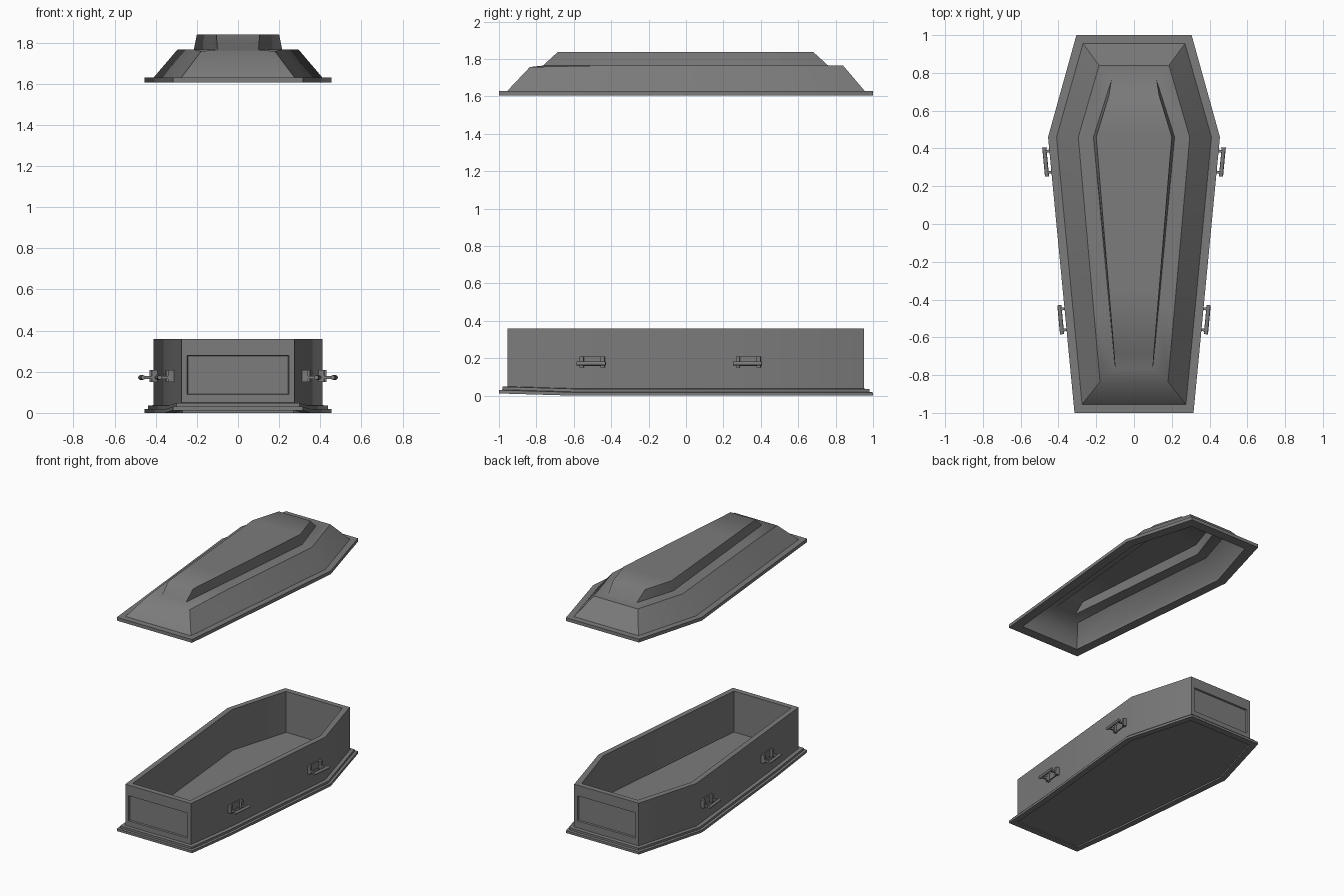
import bpy, bmesh, math
from mathutils import Matrix, Vector

cube = bpy.data.objects.get("Cube")
if cube:
    bpy.data.objects.remove(cube)

grey = bpy.data.materials.new("dark_grey")
grey.use_nodes = True
colour = (0.2, 0.2, 0.2, 1)
grey.diffuse_color = colour
grey.node_tree.nodes["Principled BSDF"].inputs["Base Color"].default_value = colour

SHOULDER = 0.46


def outline(foot, foot_y, wide, head, head_y, z, lift=0.0, shoulder=SHOULDER):
    """Coffin-shaped ring; lift raises or lowers only the foot end."""
    t = 0.72
    mid_x = wide + (foot - wide) * t
    mid_y = shoulder + (foot_y - shoulder) * t
    half = [(foot, foot_y, z + lift), (mid_x, mid_y, z), (wide, shoulder, z), (head, head_y, z)]
    return half + [(-x, y, h) for x, y, h in reversed(half)]


def finish(name, bm, angle=46.5):
    bmesh.ops.recalc_face_normals(bm, faces=bm.faces)
    mesh = bpy.data.meshes.new(name)
    bm.to_mesh(mesh)
    bm.free()
    obj = bpy.data.objects.new(name, mesh)
    bpy.context.collection.objects.link(obj)
    mesh.materials.append(grey)
    bpy.ops.object.select_all(action="DESELECT")
    obj.select_set(True)
    bpy.context.view_layer.objects.active = obj
    bpy.ops.object.shade_smooth_by_angle(angle=math.radians(angle))
    return obj


def cap(bm, ring):
    """Close a ring with quads running straight across."""
    n = len(ring)
    for i in range(n // 2 - 1):
        bm.faces.new((ring[i], ring[i + 1], ring[n - 2 - i], ring[n - 1 - i]))


def loft(rings, closed=False):
    bm = bmesh.new()
    loops = [[bm.verts.new(p) for p in ring] for ring in rings]
    pairs = list(zip(loops, loops[1:]))
    if closed:
        pairs.append((loops[-1], loops[0]))
    for a, b in pairs:
        for i in range(len(a)):
            j = (i + 1) % len(a)
            bm.faces.new((a[i], a[j], b[j], b[i]))
    if not closed:
        cap(bm, loops[0])
        cap(bm, loops[-1])
    bmesh.ops.recalc_face_normals(bm, faces=bm.faces)
    return bm


# Lid: hollow shell from the inside panel, out round the rim and up to the raised panel
lid = loft([
    outline(0.09, -0.67, 0.185, 0.12, 0.66, 1.82),
    outline(0.085, -0.745, 0.2, 0.105, 0.74, 1.75),
    outline(0.165, -0.815, 0.28, 0.17, 0.82, 1.75, -0.01),
    outline(0.25, -0.925, 0.385, 0.245, 0.925, 1.625),
    outline(0.25, -0.925, 0.385, 0.245, 0.925, 1.605),
    outline(0.315, -1, 0.455, 0.305, 1, 1.605),
    outline(0.315, -1, 0.455, 0.305, 1, 1.63),
    outline(0.275, -0.955, 0.41, 0.27, 0.955, 1.63),
    outline(0.18, -0.835, 0.295, 0.185, 0.84, 1.765, -0.008),
    outline(0.1, -0.765, 0.215, 0.12, 0.76, 1.765),
    outline(0.105, -0.685, 0.2, 0.133, 0.68, 1.838),
])
finish("lid", lid)

# Body: open box with thick walls and a recessed panel at each end
body = loft([
    outline(0.275, -0.955, 0.41, 0.27, 0.952, 0.02),
    outline(0.275, -0.955, 0.41, 0.27, 0.952, 0.36),
    outline(0.24, -0.915, 0.37, 0.235, 0.912, 0.36),
    outline(0.24, -0.915, 0.37, 0.235, 0.912, 0.05),
])
ends = [f for f in body.faces if abs(f.calc_center_median().y) > 0.94 and abs(f.normal.y) > 0.9]
bmesh.ops.inset_individual(body, faces=ends, thickness=0.04)
for face in ends:
    for v in face.verts:
        v.co.z = 0.28 if v.co.z > 0.2 else 0.09
bmesh.ops.inset_individual(body, faces=ends, thickness=0.004, depth=-0.012)
finish("body", body, 30)

# Base moulding: stepped plinth, slightly raised at the foot, with a recessed underside
base = loft([
    outline(0.275, -0.955, 0.41, 0.27, 0.95, 0.012, 0.012),
    outline(0.275, -0.955, 0.41, 0.27, 0.95, 0.0, 0.012),
    outline(0.315, -1, 0.455, 0.305, 1, 0.0, 0.012),
    outline(0.315, -1, 0.455, 0.305, 1, 0.018, 0.012),
    outline(0.3, -0.982, 0.437, 0.29, 0.98, 0.02, 0.012),
    outline(0.3, -0.982, 0.437, 0.29, 0.98, 0.036, 0.012),
    outline(0.265, -0.945, 0.4, 0.26, 0.94, 0.038, 0.012),
])
finish("base_moulding", base, 30)


# Handles: back plate, two brackets with arms, and a bar, mirrored to both sides
def box(bm, size, at, frame):
    m = frame @ Matrix.Translation(at) @ Matrix.Diagonal((*size, 1))
    return bmesh.ops.create_cube(bm, size=1, matrix=m)["verts"]


tilt = -math.atan2(0.135, SHOULDER + 0.955)
for name, y in (("head_handles", 0.335), ("foot_handles", -0.5)):
    x = 0.41 + (y - SHOULDER) * 0.135 / (SHOULDER + 0.955)
    frame = Matrix.Translation((x, y, 0.18)) @ Matrix.Rotation(tilt, 4, "Z")
    bm = bmesh.new()
    box(bm, (0.012, 0.125, 0.05), (0.002, 0, 0.004), frame)
    for side in (-1, 1):
        box(bm, (0.03, 0.02, 0.058), (0.012, side * 0.056, 0), frame)
        box(bm, (0.05, 0.014, 0.016), (0.045, side * 0.056, -0.008), frame)
    bar = frame @ Matrix.Translation((0.07, 0, -0.008)) @ Matrix.Rotation(math.pi / 2, 4, "X")
    bmesh.ops.create_cone(bm, cap_ends=True, segments=8, radius1=0.011, radius2=0.011,
                          depth=0.155, matrix=bar)
    obj = finish(name, bm, 50)
    obj.modifiers.new("both_sides", "MIRROR")
